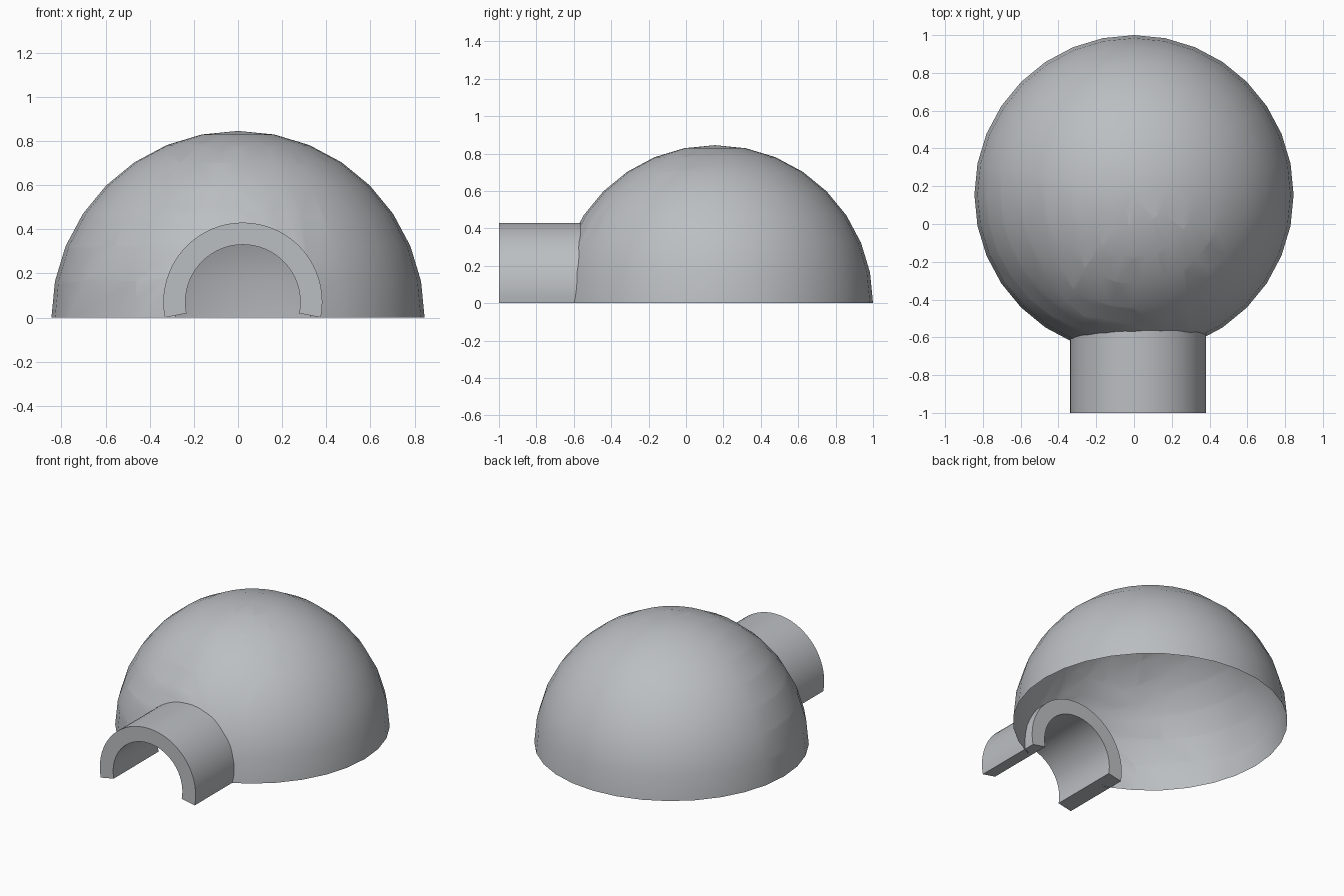
import bpy, bmesh, math
from mathutils import Vector, Matrix

if "Cube" in bpy.data.objects:
    bpy.data.objects.remove(bpy.data.objects["Cube"])

R = 0.845                       # dome radius
DOME_Y = 0.155                  # dome centre
AX, AZ = 0.022, 0.07            # tunnel axis
R_OUT, R_IN = 0.36, 0.26        # tunnel radii
Y_FRONT, Y_BACK = -1.0, -0.52   # tunnel ends
STEPS = 36
A0, A1 = math.radians(-11.25), math.radians(191.25)

grey = bpy.data.materials.new("pale_grey")
grey.diffuse_color = (0.5, 0.52, 0.54, 1)
grey.use_nodes = True
grey.node_tree.nodes["Principled BSDF"].inputs["Base Color"].default_value = grey.diffuse_color


def finish(bm, name):
    me = bpy.data.meshes.new(name)
    bm.to_mesh(me)
    bm.free()
    me.materials.append(grey)
    ob = bpy.data.objects.new(name, me)
    bpy.context.collection.objects.link(ob)
    bpy.ops.object.select_all(action='DESELECT')
    ob.select_set(True)
    bpy.context.view_layer.objects.active = ob
    bpy.ops.object.shade_smooth_by_angle(angle=math.radians(35))
    return ob


# Dome: upper half of a sphere, open underneath
bm = bmesh.new()
bmesh.ops.create_uvsphere(bm, u_segments=32, v_segments=16, radius=R,
                          matrix=Matrix.Translation((0, DOME_Y, 0)))
bmesh.ops.delete(bm, geom=[v for v in bm.verts if v.co.z < -0.001], context='VERTS')

# Doorway: clip the front faces by the sides of an arch, then remove the inside
planes = []
n = 18
for i in range(n):
    a = A0 + (A1 - A0) * (i + 0.5) / n
    d = Vector((math.cos(a), 0, math.sin(a)))
    planes.append((Vector((AX, 0, AZ)) + d * 0.31, d))


def inside(done):
    result = []
    for f in bm.faces:
        c = f.calc_center_median()
        if c.y < DOME_Y and all((c - p).dot(d) < 0 for p, d in done):
            result.append(f)
    return result


for i, (p, d) in enumerate(planes):
    faces = inside(planes[:i])
    geom = list({v for f in faces for v in f.verts}) + \
        list({e for f in faces for e in f.edges}) + faces
    bmesh.ops.bisect_plane(bm, geom=geom, dist=1e-5, plane_co=p, plane_no=d)
bmesh.ops.delete(bm, geom=inside(planes), context='FACES')
finish(bm, "dome")

# Entrance tunnel: thick arch running from the front into the dome
bm = bmesh.new()
rows = []
for i in range(STEPS + 1):
    a = A0 + (A1 - A0) * i / STEPS
    c, s = math.cos(a), math.sin(a)
    rows.append([bm.verts.new((AX + r * c, y, max(0, AZ + r * s)))
                 for r, y in ((R_OUT, Y_FRONT), (R_OUT, Y_BACK),
                              (R_IN, Y_BACK), (R_IN, Y_FRONT))])
for a, b in zip(rows, rows[1:]):
    for k in range(4):
        j = (k + 1) % 4
        bm.faces.new((a[k], a[j], b[j], b[k]))
bm.faces.new(rows[0])
bm.faces.new(rows[-1])
bmesh.ops.recalc_face_normals(bm, faces=bm.faces)
finish(bm, "entrance_tunnel")
